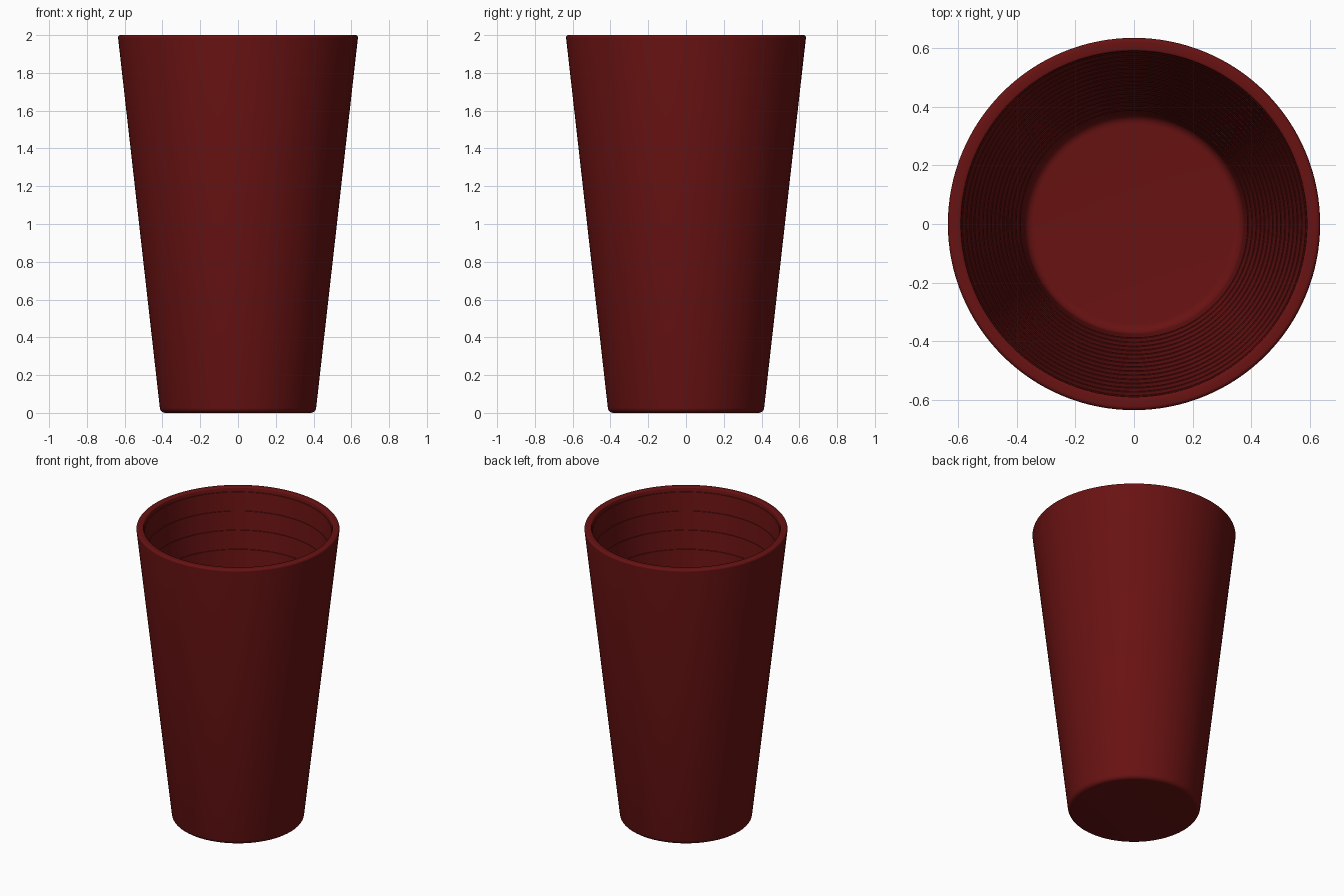
import bpy, bmesh, math

if "Cube" in bpy.data.objects:
    bpy.data.objects.remove(bpy.data.objects["Cube"])

SIDES = 128
STEPS = 15


def arc(cx, cz, r, a0, a1, n):
    """Points of a circular arc in the r-z plane, angles in degrees."""
    pts = []
    for i in range(n + 1):
        a = math.radians(a0 + (a1 - a0) * i / n)
        pts.append((cx + r * math.cos(a), cz + r * math.sin(a)))
    return pts


# outside: flat base, rounded foot, tapered wall, softened rim
profile = [(0.0, 0.0)]
profile += arc(0.384, 0.03, 0.03, -90, -6, 6)
profile += arc(0.622, 1.987, 0.013, -6, 90, 5)
profile += arc(0.597, 1.993, 0.007, 90, 174, 3)

# inside: finely stepped wall, then a rounded floor
top_z, low_z, top_r, low_r = 1.97, 0.09, 0.588, 0.377
for i in range(STEPS):
    z = top_z + (low_z - top_z) * i / STEPS
    r = top_r + (low_r - top_r) * i / STEPS
    profile += [(r, z), (r - 0.003, z - 0.001)]
profile += arc(0.342, 0.085, 0.033, 0, -90, 6)
profile.append((0.0, 0.052))

# revolve into a closed cup
bm = bmesh.new()
verts = [bm.verts.new((r, 0, z)) for r, z in profile]
edges = [bm.edges.new(pair) for pair in zip(verts, verts[1:])]
bmesh.ops.spin(bm, geom=verts + edges, cent=(0, 0, 0), axis=(0, 0, 1),
               angle=math.tau, steps=SIDES, use_duplicate=False)
bmesh.ops.remove_doubles(bm, verts=bm.verts, dist=0.0002)
bmesh.ops.recalc_face_normals(bm, faces=bm.faces)
mesh = bpy.data.meshes.new("cup")
bm.to_mesh(mesh)
bm.free()
cup = bpy.data.objects.new("cup", mesh)
bpy.context.collection.objects.link(cup)

# dark red finish
mat = bpy.data.materials.new("dark_red")
mat.diffuse_color = (0.14, 0.006, 0.006, 1)
mat.use_nodes = True
mat.node_tree.nodes["Principled BSDF"].inputs["Base Color"].default_value = mat.diffuse_color
mesh.materials.append(mat)

bpy.context.view_layer.objects.active = cup
cup.select_set(True)
bpy.ops.object.shade_smooth_by_angle(angle=math.radians(35))
